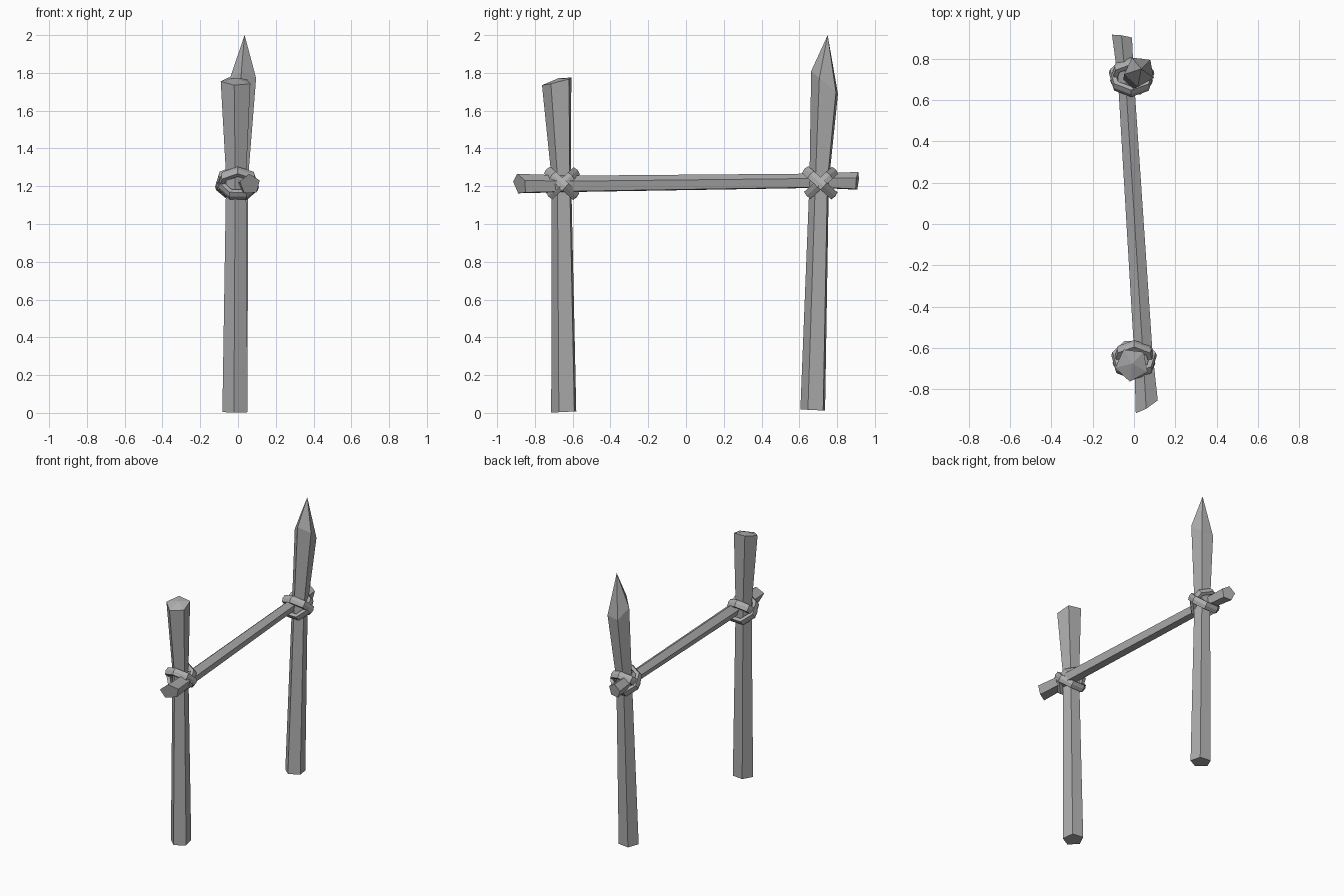
import bpy, bmesh
from math import sin, cos, radians, pi
from mathutils import Vector, Matrix

cube = bpy.data.objects.get("Cube")
if cube:
    bpy.data.objects.remove(cube)

grey = bpy.data.materials.new("grey wood")
grey.use_nodes = True
colour = (0.42, 0.42, 0.42, 1)
grey.diffuse_color = colour
grey.node_tree.nodes["Principled BSDF"].inputs["Base Color"].default_value = colour


def finish(name, bm):
    bmesh.ops.recalc_face_normals(bm, faces=bm.faces[:])
    mesh = bpy.data.meshes.new(name)
    bm.to_mesh(mesh)
    bm.free()
    mesh.materials.append(grey)
    obj = bpy.data.objects.new(name, mesh)
    bpy.context.collection.objects.link(obj)


def five_sided_pole(name, rings, phase, along_y=False, tip=None):
    """Loft pentagons; each ring is (centre, radius, (slant across, slant up))."""
    bm = bmesh.new()
    loops = []
    for centre, r, slant in rings:
        loop = []
        for i in range(5):
            a = radians(phase + 72 * i)
            u, v = r * cos(a), r * sin(a)
            w = slant[0] * u + slant[1] * v
            off = Vector((u, w, v)) if along_y else Vector((u, v, w))
            loop.append(bm.verts.new(Vector(centre) + off))
        loops.append(loop)
    for a, b in zip(loops, loops[1:]):
        for i in range(5):
            j = (i + 1) % 5
            bm.faces.new((a[i], a[j], b[j], b[i]))
    bm.faces.new(loops[0])
    if tip:
        peak = bm.verts.new(tip)
        for i in range(5):
            bm.faces.new((loops[-1][i], loops[-1][(i + 1) % 5], peak))
    else:
        bm.faces.new(loops[-1])
    finish(name, bm)


def rope_loop(name, centre, tilt, rx, ry, turn, sides=7, width=0.05, thick=0.03):
    """Chunky faceted band, tilted about the x axis."""
    bm = bmesh.new()
    place = Matrix.Translation(centre) @ Matrix.Rotation(radians(tilt), 4, 'X')
    section = ((-thick, -width / 2), (-thick * 0.2, -width / 2),
               (0, 0), (-thick * 0.2, width / 2), (-thick, width / 2))
    loops = []
    for i in range(sides):
        a = radians(turn) + 2 * pi * i / sides
        loops.append([bm.verts.new(place @ Vector(((rx + d) * cos(a), (ry + d) * sin(a), h)))
                      for d, h in section])
    n = len(section)
    for i in range(sides):
        a, b = loops[i], loops[(i + 1) % sides]
        for k in range(n):
            m = (k + 1) % n
            bm.faces.new((a[k], a[m], b[m], b[k]))
    finish(name, bm)


flat = (0, 0)

# Front post, flaring to a slanted blunt top
five_sided_pole("front_post", [
    ((-0.013, -0.643, 0.005), 0.071, (0, 0.05)),
    ((-0.008, -0.657, 1.25), 0.056, flat),
    ((-0.01, -0.68, 1.755), 0.083, (-0.05, 0.25))],
    phase=-97, tip=(-0.01, -0.675, 1.772))

# Back post, leaning and sharpened to a point
five_sided_pole("back_post", [
    ((-0.012, 0.675, 0.015), 0.07, (0, -0.05)),
    ((0.002, 0.708, 1.22), 0.055, flat),
    ((0.027, 0.738, 1.745), 0.076, (0, -0.85))],
    phase=-97, tip=(0.035, 0.75, 2.0))

# Crossbar, passing on opposite sides of the two posts
five_sided_pole("crossbar", [
    ((0.063, -0.88, 1.21), 0.056, (0.6, -0.2)),
    ((0.046, -0.62, 1.209), 0.047, flat),
    ((-0.038, 0.7, 1.226), 0.041, flat),
    ((-0.057, 0.907, 1.225), 0.051, (-0.15, 0.1))],
    phase=94, along_y=True)

# Crossed rope lashings, two bands at each joint
for label, centre in (("front", (0.0, -0.655, 1.212)), ("back", (-0.012, 0.712, 1.215))):
    rope_loop(label + "_lashing_falling", centre, -42, 0.113, 0.115, 12)
    rope_loop(label + "_lashing_rising", centre, 42, 0.106, 0.11, 38)
